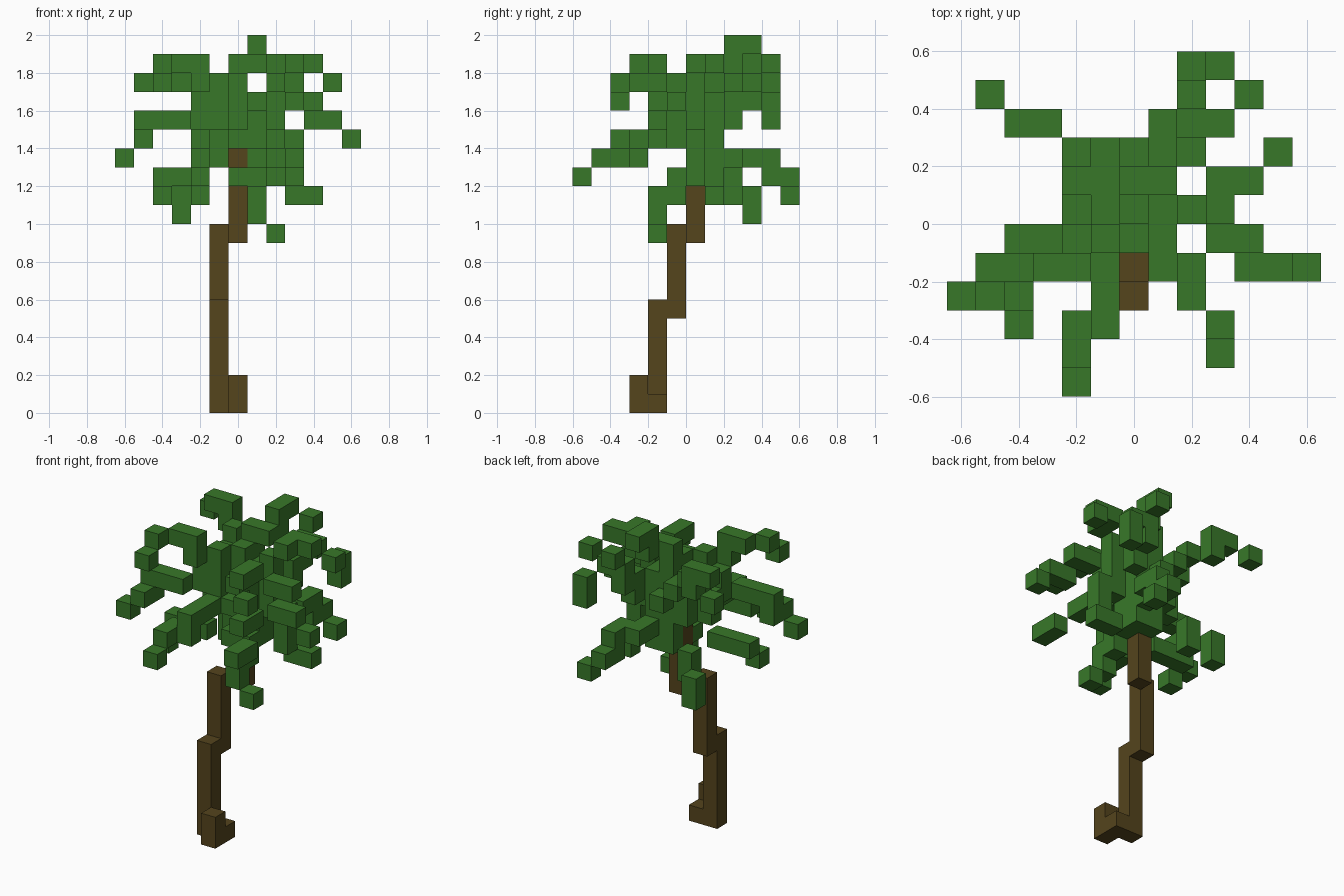
import bpy
import bmesh
from mathutils import Vector

cube = bpy.data.objects.get("Cube")
if cube:
    bpy.data.objects.remove(cube, do_unlink=True)

UNIT = 0.1
STEP = {"l": Vector((-1, 0, 0)), "r": Vector((1, 0, 0)),
        "f": Vector((0, -1, 0)), "b": Vector((0, 1, 0)),
        "d": Vector((0, 0, -1)), "u": Vector((0, 0, 1))}
used = set()


def make_material(name, colour):
    mat = bpy.data.materials.new(name)
    mat.use_nodes = True
    mat.diffuse_color = colour
    mat.node_tree.nodes["Principled BSDF"].inputs["Base Color"].default_value = colour
    return mat


leaf_green = make_material("leaf green", (0.039, 0.187, 0.022, 1))
bark_brown = make_material("bark brown", (0.089, 0.058, 0.012, 1))


def build(name, cells, material):
    """Make one blocky object from grid cells, keeping only its outer faces."""
    cells = set(cells) - used
    used.update(cells)
    bm = bmesh.new()
    for cell in cells:
        # cells are centred in x, and span one whole unit up from y and z
        centre = Vector(cell) + Vector((0, 0.5, 0.5))
        for n in STEP.values():
            if tuple(int(c) for c in Vector(cell) + n) in cells:
                continue
            side = Vector((n.y, n.z, n.x))
            up = n.cross(side)
            corners = (-side - up, side - up, side + up, up - side)
            bm.faces.new([bm.verts.new((centre + (n + c) / 2) * UNIT) for c in corners])
    bmesh.ops.remove_doubles(bm, verts=bm.verts, dist=UNIT / 100)
    mesh = bpy.data.meshes.new(name)
    bm.to_mesh(mesh)
    bm.free()
    mesh.materials.append(material)
    obj = bpy.data.objects.new(name, mesh)
    bpy.context.collection.objects.link(obj)


def block(low, high):
    """All cells between two corner cells, inclusive."""
    return [(x, y, z)
            for x in range(low[0], high[0] + 1)
            for y in range(low[1], high[1] + 1)
            for z in range(low[2], high[2] + 1)]


def frond(name, start, moves):
    """Walk from a start cell; each word of direction letters adds a cell."""
    here = Vector(start)
    cells = [tuple(start)]
    for word in moves.split():
        for letter in word:
            here = here + STEP[letter]
        cells.append(tuple(int(c) for c in here))
    build(name, cells, leaf_green)


# Trunk, stepping backwards as it rises
build("trunk_foot", block((0, -3, 0), (0, -3, 1)) + block((0, -2, 0), (0, -2, 0)), bark_brown)
build("trunk_lower", block((-1, -2, 0), (-1, -2, 5)), bark_brown)
build("trunk_middle", block((-1, -1, 5), (-1, -1, 9)), bark_brown)
build("trunk_upper", block((0, 0, 9), (0, 0, 13)), bark_brown)

# Dense middle of the crown, notched between the fronds
build("crown_core",
      block((-1, -1, 14), (1, 1, 14)) + block((-1, 0, 15), (1, 1, 16))
      + block((-1, -1, 15), (-1, -1, 17)) + block((1, -1, 15), (1, -1, 16))
      + block((0, 0, 17), (0, 1, 17)), leaf_green)

# Knobs where fronds begin
build("crown_knobs",
      [(-2, 0, 14), (-2, 0, 15), (-2, 1, 16), (-1, 2, 16), (0, 2, 15), (2, 0, 15)]
      + block((0, 1, 12), (1, 1, 13)) + block((1, 0, 12), (1, 0, 13)), leaf_green)

# Upper fronds
frond("frond_front_right_side_upper", (-2, -2, 17), "u l lf fd")
frond("frond_back_right_side_upper", (-2, 2, 17), "lb u l lbd")
frond("frond_front_left_side_upper", (1, -2, 16), "ru f rfd")
frond("frond_left_side_upper", (1, 0, 16), "ru ru b r rbd")
frond("frond_back_left_side_upper", (2, 2, 15), "u b u r rbd d")
frond("frond_back_top", (0, 1, 18), "r b u b rbd")

# Middle fronds
frond("frond_right_side_middle", (-2, -1, 16), "d lf l l d f ld")
frond("frond_left_side_middle", (2, 0, 16), "rf r fd r rd")

# Lower, drooping fronds
frond("frond_front_lower", (-1, -2, 14), "f f d l f fd")
frond("frond_front_left_side_lower", (1, -1, 14), "rf f rfd f")
frond("frond_back_lower", (1, 1, 13), "b b r b d b rd")
frond("frond_left_side_lower", (2, 0, 14), "r d d bd r")
frond("frond_right_side_lower", (-2, -1, 12), "l l fd")
frond("frond_back_right_side_lower", (-2, 2, 12), "d lb d")
frond("frond_hanging", (0, -1, 12), "r d f d rd")
